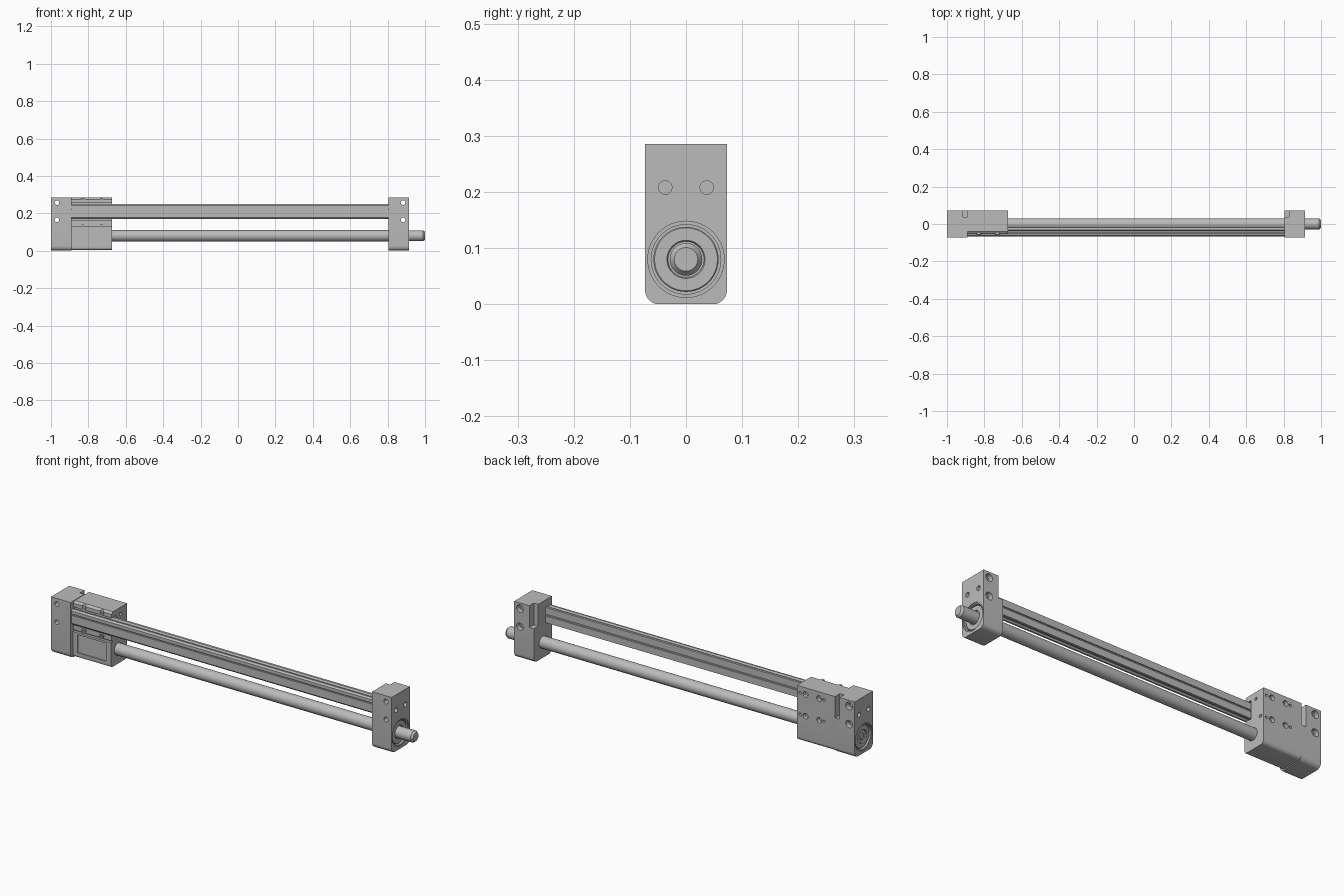
import bpy, bmesh
from math import pi, cos, sin
from mathutils import Matrix, Vector

if "Cube" in bpy.data.objects:
    bpy.data.objects.remove(bpy.data.objects["Cube"])

metal = bpy.data.materials.new("grey_metal")
metal.use_nodes = True
metal.diffuse_color = (0.5, 0.5, 0.5, 1)
metal.node_tree.nodes["Principled BSDF"].inputs["Base Color"].default_value = (0.5, 0.5, 0.5, 1)

AXIS_Z = 0.08      # height of the drive shaft
HALF = 0.073       # half depth of the end blocks
TOP = 0.286


def finish(name, bm):
    bmesh.ops.recalc_face_normals(bm, faces=bm.faces)
    mesh = bpy.data.meshes.new(name)
    bm.to_mesh(mesh)
    bm.free()
    mesh.materials.append(metal)
    obj = bpy.data.objects.new(name, mesh)
    bpy.context.collection.objects.link(obj)
    return obj


def prism(name, points, x0, x1):
    """Extrude a (y, z) outline along x."""
    bm = bmesh.new()
    face = bm.faces.new([bm.verts.new((x0, y, z)) for y, z in points])
    ext = bmesh.ops.extrude_face_region(bm, geom=[face])
    verts = [g for g in ext["geom"] if isinstance(g, bmesh.types.BMVert)]
    bmesh.ops.translate(bm, verts=verts, vec=(x1 - x0, 0, 0))
    return finish(name, bm)


def box(name, x, y, z):
    return prism(name, [(y[0], z[0]), (y[1], z[0]), (y[1], z[1]), (y[0], z[1])], *x)


def rod(name, axis, centre, radius, length, sides=32):
    """Cylinder along x or y, centred on a point."""
    bm = bmesh.new()
    turn = Matrix.Rotation(pi / 2, 4, "Y" if axis == "x" else "X")
    bmesh.ops.create_cone(bm, cap_ends=True, segments=sides, radius1=radius, radius2=radius,
                          depth=length, matrix=Matrix.Translation(centre) @ turn)
    return finish(name, bm)


def lathe(name, profile):
    """Spin an (x, radius) profile about the shaft axis."""
    bm = bmesh.new()
    verts = [bm.verts.new((x, 0, AXIS_Z + r)) for x, r in profile]
    edges = [bm.edges.new(pair) for pair in zip(verts, verts[1:])]
    bmesh.ops.spin(bm, geom=verts + edges, cent=(0, 0, AXIS_Z), axis=(1, 0, 0),
                   angle=2 * pi, steps=48)
    bmesh.ops.remove_doubles(bm, verts=bm.verts, dist=1e-5)
    return finish(name, bm)


def arc(cy, cz, r, start):
    return [(cy + r * cos(start + i * pi / 12), cz + r * sin(start + i * pi / 12)) for i in range(7)]


def cut(obj, cutters):
    """Subtract the cutters, bake the result and discard them."""
    for c in cutters:
        c.hide_render = True
        mod = obj.modifiers.new("cut", "BOOLEAN")
        mod.operation, mod.solver, mod.object = "DIFFERENCE", "EXACT", c
    bpy.context.view_layer.update()
    graph = bpy.context.evaluated_depsgraph_get()
    mesh = bpy.data.meshes.new_from_object(obj.evaluated_get(graph))
    obj.modifiers.clear()
    obj.data = mesh
    for c in cutters:
        bpy.data.objects.remove(c)


# End blocks with bearing seats, mounting holes and rear notches
R = 0.025
block_outline = (arc(-HALF + R, R, R, pi) + arc(HALF - R, R, R, 1.5 * pi)
                 + [(HALF, TOP), (-HALF, TOP)])
for side, d, outer, inner in (("right", -1, -1.0, -0.89), ("left", 1, 0.915, 0.805)):
    block = prism(side + "_end_block", block_outline, min(outer, inner), max(outer, inner))
    hole_x = outer - d * 0.032
    seat = [rod("seat", "x", (outer, 0, AXIS_Z), 0.068, 0.008, 48),
            rod("seat", "x", (outer, 0, AXIS_Z), 0.062, 0.06, 48)]
    holes = [rod("hole", "x", (outer, y, 0.208), 0.012, 0.05) for y in (-0.037, 0.037)]
    for z in (0.257, 0.165):
        holes.append(rod("hole", "y", (hole_x, 0, z), 0.012, 0.3))
        holes.append(rod("hole", "y", (hole_x, HALF, z), 0.019, 0.05))
    notch = box("notch", sorted((inner - d * 0.01, inner + d * 0.025)), (0.037, 0.1), (0.175, 0.3))
    cut(block, seat + holes + [notch])
    # Bearing sitting inside the seat
    lathe(side + "_bearing", [(outer - d * x, r) for x, r in (
        (0.035, 0), (0.035, 0.058), (0.011, 0.058), (0.009, 0.056),
        (0.009, 0.034), (0.014, 0.032), (0.014, 0)) ])

# Drive shaft with chamfered drive end
lathe("drive_shaft", [(-0.99, 0), (-0.99, 0.014), (-0.985, 0.018), (-0.96, 0.018), (-0.96, 0.03),
                      (0.9, 0.03), (0.9, 0.029), (0.99, 0.029), (1.0, 0.021), (1.0, 0)])

# Guide rail with grooves above, below, in front and behind
RAIL_Z = 0.21
half = [(-0.067, 0.031), (-0.06, 0.039), (-0.052, 0.039), (-0.046, 0.032),
        (-0.038, 0.032), (-0.032, 0.039), (-0.02, 0.039)]
outline = [(y, RAIL_Z + h) for y, h in half] + [(y, RAIL_Z - h) for y, h in reversed(half)]
rail = prism("guide_rail", outline, -0.892, 0.807)
cut(rail, [box("slot", (-1, 1), (-0.08, -0.06), (0.219, 0.225)),
           box("slot", (-1, 1), (-0.026, 0), (0.206, 0.214))])

# Carriage: a C-shaped body wrapped around the back of the rail
carriage_outline = (arc(-0.055 + 0.012, 0.017, 0.012, pi) + arc(HALF - 0.02, 0.025, 0.02, 1.5 * pi)
                    + [(HALF, 0.284), (-0.04, 0.284), (-0.052, 0.275), (-0.052, 0.256),
                       (-0.013, 0.256), (-0.013, 0.164), (-0.05, 0.164), (-0.05, 0.139),
                       (-0.042, 0.139), (-0.042, 0.132), (-0.055, 0.132)])
carriage = prism("carriage", carriage_outline, -0.8895, -0.675)
cutters = [box("panel", (-0.865, -0.705), (-0.1, -0.049), (0.03, 0.122)),
           rod("hole", "x", (-0.675, 0.02, 0.25), 0.008, 0.03),
           rod("hole", "x", (-0.675, 0.05, 0.15), 0.008, 0.03)]
for z in (0.25, 0.14):
    for x, r in ((-0.692, 0.007), (-0.723, 0.014), (-0.80, 0.014), (-0.827, 0.007)):
        cutters.append(rod("hole", "y", (x, HALF, z), r, 0.04))
cut(carriage, cutters)

# Clamp screws with sockets on the carriage front
for x in (-0.83, -0.73):
    for row, z in (("upper", 0.270), ("lower", 0.151)):
        screw = rod(row + "_clamp_screw", "y", (x, -0.045, z), 0.012, 0.024)
        cut(screw, [rod("socket", "y", (x, -0.058, z), 0.006, 0.014, 6)])

# Smooth round surfaces, keep hard edges
bpy.ops.object.select_all(action="DESELECT")
for obj in bpy.context.collection.objects:
    if obj.type == "MESH" and metal.name in obj.data.materials:
        obj.select_set(True)
        bpy.context.view_layer.objects.active = obj
bpy.ops.object.shade_smooth_by_angle(angle=pi / 6)
